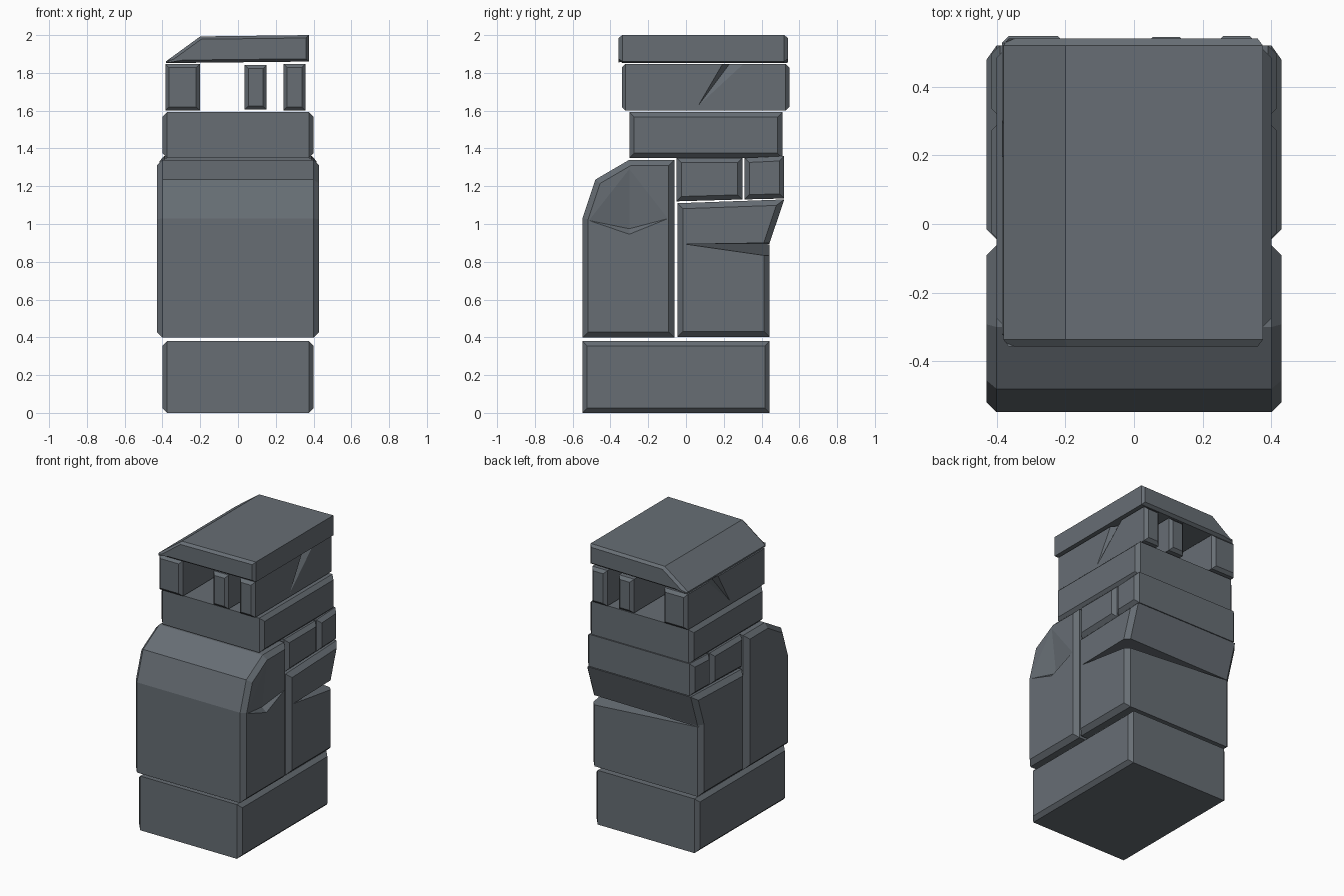
import bpy, bmesh
from mathutils import Vector

if "Cube" in bpy.data.objects:
    bpy.data.objects.remove(bpy.data.objects["Cube"])

stone = bpy.data.materials.new("grey_stone")
stone.diffuse_color = (0.135, 0.155, 0.175, 1)
stone.use_nodes = True
stone.node_tree.nodes["Principled BSDF"].inputs["Base Color"].default_value = stone.diffuse_color


def inset(pts, d):
    """Mitred inward offset of a convex, counter-clockwise outline."""
    out = []
    n = len(pts)
    for i in range(n):
        p = Vector(pts[i])
        e1 = (p - Vector(pts[i - 1])).normalized()
        e2 = (Vector(pts[(i + 1) % n]) - p).normalized()
        n1, n2 = Vector((-e1.y, e1.x)), Vector((-e2.y, e2.x))
        out.append(p + (n1 + n2) * (d / (1 + n1.dot(n2))))
    return out


def finish(name, bm):
    bmesh.ops.recalc_face_normals(bm, faces=bm.faces)
    me = bpy.data.meshes.new(name)
    bm.to_mesh(me)
    bm.free()
    ob = bpy.data.objects.new(name, me)
    bpy.context.collection.objects.link(ob)
    me.materials.append(stone)
    return ob


def block(name, pts, lo, hi, axis="x", rim=0.025, depth=0.025):
    """Outline extruded along an axis, both ends chamfered."""
    bm = bmesh.new()
    small = inset(pts, rim)
    rings = []
    for t, ring in ((lo, small), (lo + depth, pts), (hi - depth, pts), (hi, small)):
        rings.append([bm.verts.new((t, p[0], p[1]) if axis == "x" else (p[0], t, p[1]))
                      for p in ring])
    n = len(pts)
    for a, b in zip(rings, rings[1:]):
        for i in range(n):
            j = (i + 1) % n
            bm.faces.new((a[i], a[j], b[j], b[i]))
    bm.faces.new(rings[0])
    bm.faces.new(rings[-1])
    return finish(name, bm)


def rect(a0, a1, z0, z1):
    return [(a0, z0), (a1, z0), (a1, z1), (a0, z1)]


def chip(target, pts):
    """Cut the convex hull of some points out of a block."""
    bm = bmesh.new()
    for p in pts:
        bm.verts.new(p)
    bmesh.ops.convex_hull(bm, input=bm.verts)
    cutter = finish(target.name + "_chip_cutter", bm)
    cutter.hide_render = True
    cutter.hide_viewport = True
    mod = target.modifiers.new("chip", "BOOLEAN")
    mod.operation = "DIFFERENCE"
    mod.solver = "EXACT"
    mod.object = cutter


# plinth
block("plinth", rect(-0.548, 0.443, 0, 0.38), -0.4, 0.4)

# lower body: rounded front block and overhanging rear block
front = block("front_body",
              [(-0.548, 0.398), (-0.062, 0.398), (-0.062, 1.34), (-0.3, 1.34),
               (-0.48, 1.235), (-0.548, 1.03)], -0.43, 0.43, rim=0.03, depth=0.03)
rear = block("rear_body",
             [(-0.045, 0.402), (0.443, 0.402), (0.443, 0.9), (0.52, 1.13), (-0.045, 1.11)],
             -0.43, 0.43, rim=0.03, depth=0.03)
chip(front, [(0.431, -0.52, 1.02), (0.431, -0.09, 1.03), (0.431, -0.3, 0.945),
             (0.395, -0.3, 0.975), (0.431, -0.3, 1.3), (0.5, -0.3, 1.0)])
chip(rear, [(0.43, 0, 0.893), (0.53, 0, 0.893), (-0.43, 0.44, 0.893), (-0.43, 0.54, 0.893),
            (0.43, 0.44, 0.83), (0.43, 0.44, 0.9), (0.55, 0.56, 0.81), (0.55, 0.56, 0.9)])

# small course of blocks above the rear body
block("middle_block", [(-0.05, 1.12), (0.298, 1.13), (0.298, 1.35), (-0.05, 1.35)], -0.415, 0.415)
block("back_block", [(0.31, 1.13), (0.52, 1.135), (0.52, 1.36), (0.31, 1.35)], -0.415, 0.415)

# slab under the pillars
block("slab", rect(-0.3, 0.51, 1.35, 1.592), -0.4, 0.4)

# pillars running front to back with open slots between
left = block("left_pillar", rect(-0.385, -0.202, 1.6, 1.848), -0.34, 0.547, "y", 0.02, 0.02)
block("middle_pillar", rect(0.035, 0.152, 1.605, 1.842), -0.34, 0.545, "y", 0.02, 0.02)
right = block("right_pillar", rect(0.24, 0.358, 1.6, 1.848), -0.34, 0.547, "y", 0.02, 0.02)
for ob, x, s in ((left, -0.385, -1), (right, 0.358, 1)):
    chip(ob, [(x + s * 0.001, 0.06, 1.62), (x + s * 0.001, 0.2, 1.86), (x + s * 0.001, 0.32, 1.86),
              (x - s * 0.035, 0.24, 1.86), (x + s * 0.05, 0.25, 1.86)])

# sloped cap stone
block("cap", [(-0.38, 1.852), (0.375, 1.86), (0.375, 2.0), (-0.2, 1.993), (-0.38, 1.862)],
      -0.357, 0.54, "y", 0.015, 0.02)
